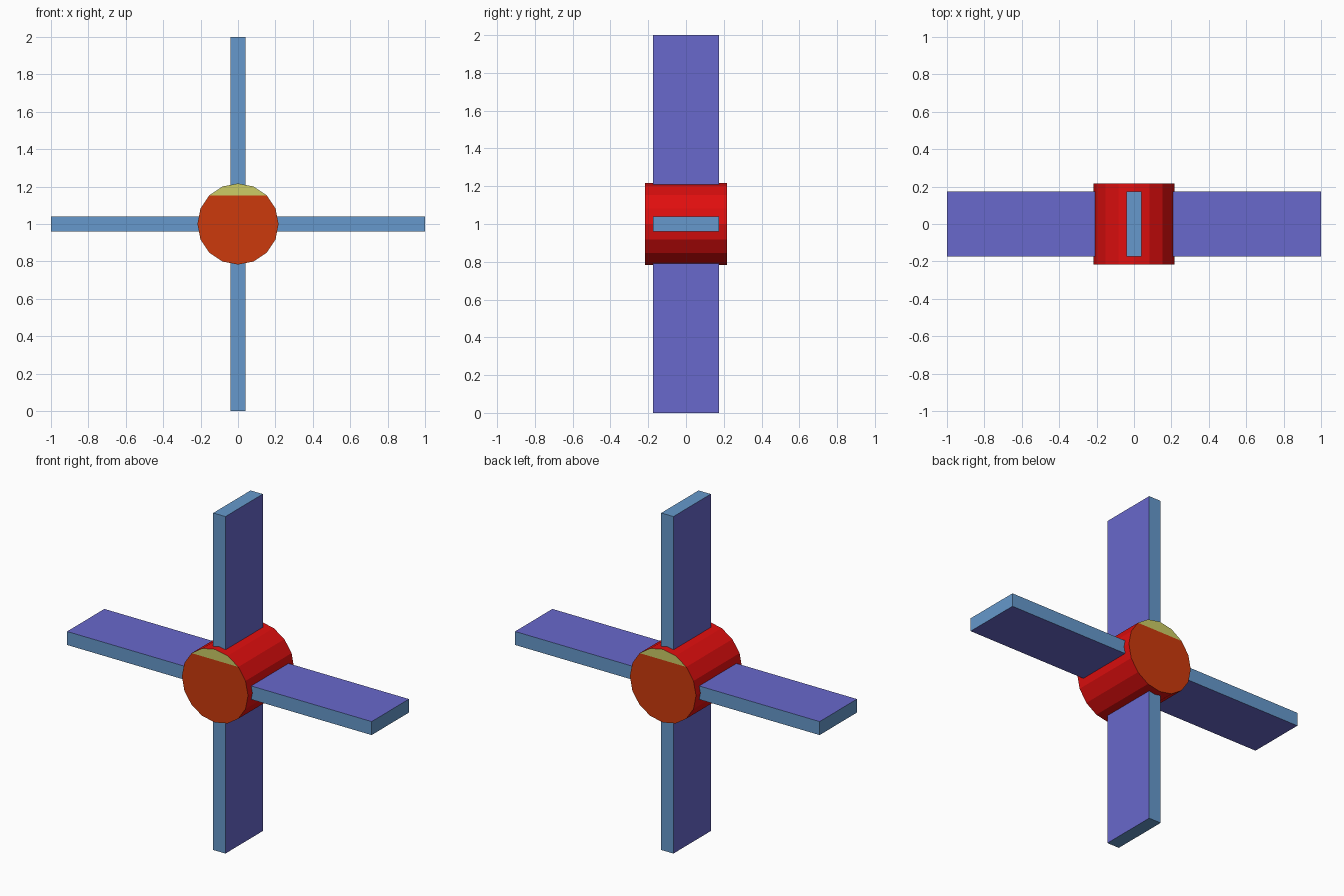
import bpy, bmesh, math
from mathutils import Matrix, Vector

if "Cube" in bpy.data.objects:
    bpy.data.objects.remove(bpy.data.objects["Cube"])


def material(name, hexcode):
    def lin(c):
        c /= 255
        return c / 12.92 if c <= 0.04045 else ((c + 0.055) / 1.055) ** 2.4
    m = bpy.data.materials.new(name)
    m.diffuse_color = [lin(int(hexcode[i:i + 2], 16)) for i in (0, 2, 4)] + [1]
    m.use_nodes = True
    m.node_tree.nodes["Principled BSDF"].inputs["Base Color"].default_value = m.diffuse_color
    return m


red = material("red", "E00E0E")
orange = material("orange", "CC3A0C")
yellow = material("pale_yellow", "CCCC66")
blue = material("light_blue", "6699CC")
purple = material("purple", "6868CC")


def add_object(name, bm, mats):
    mesh = bpy.data.meshes.new(name)
    bm.normal_update()
    bm.to_mesh(mesh)
    bm.free()
    for m in mats:
        mesh.materials.append(m)
    ob = bpy.data.objects.new(name, mesh)
    bpy.context.collection.objects.link(ob)
    return ob


CENTRE = Vector((0, 0, 1))
R, HALF, SIDES = 0.217, 0.216, 16

# Hub: 16-sided drum along y, each end cap split into a main area and a top segment
bm = bmesh.new()
rings = []
for y in (-HALF, HALF):
    rings.append([bm.verts.new(CENTRE + Vector((R * math.cos(2 * math.pi * i / SIDES), y,
                                                R * math.sin(2 * math.pi * i / SIDES))))
                  for i in range(SIDES)])
front, back = rings
for i in range(SIDES):
    j = (i + 1) % SIDES
    bm.faces.new((front[i], front[j], back[j], back[i]))
for ring in rings:
    bm.faces.new(ring[2:7]).material_index = 2
    bm.faces.new(ring[6:] + ring[:3]).material_index = 1
bmesh.ops.recalc_face_normals(bm, faces=bm.faces)
add_object("hub", bm, [red, orange, yellow])

# Four flat blades: broad faces purple, narrow edges and tips blue
INNER, OUTER, WIDTH, THICK = 0.2, 1.0, 0.35, 0.08
for k, name in enumerate(("right_blade", "top_blade", "left_blade", "bottom_blade")):
    bm = bmesh.new()
    bmesh.ops.create_cube(bm, size=1)
    bmesh.ops.scale(bm, verts=bm.verts, vec=(OUTER - INNER, WIDTH, THICK))
    bmesh.ops.translate(bm, verts=bm.verts, vec=((OUTER + INNER) / 2, 0, 0))
    bm.normal_update()
    for f in bm.faces:
        f.material_index = 1 if abs(f.normal.z) > 0.5 else 0
    bm.transform(Matrix.Translation(CENTRE) @ Matrix.Rotation(-k * math.pi / 2, 4, 'Y'))
    add_object(name, bm, [blue, purple])
